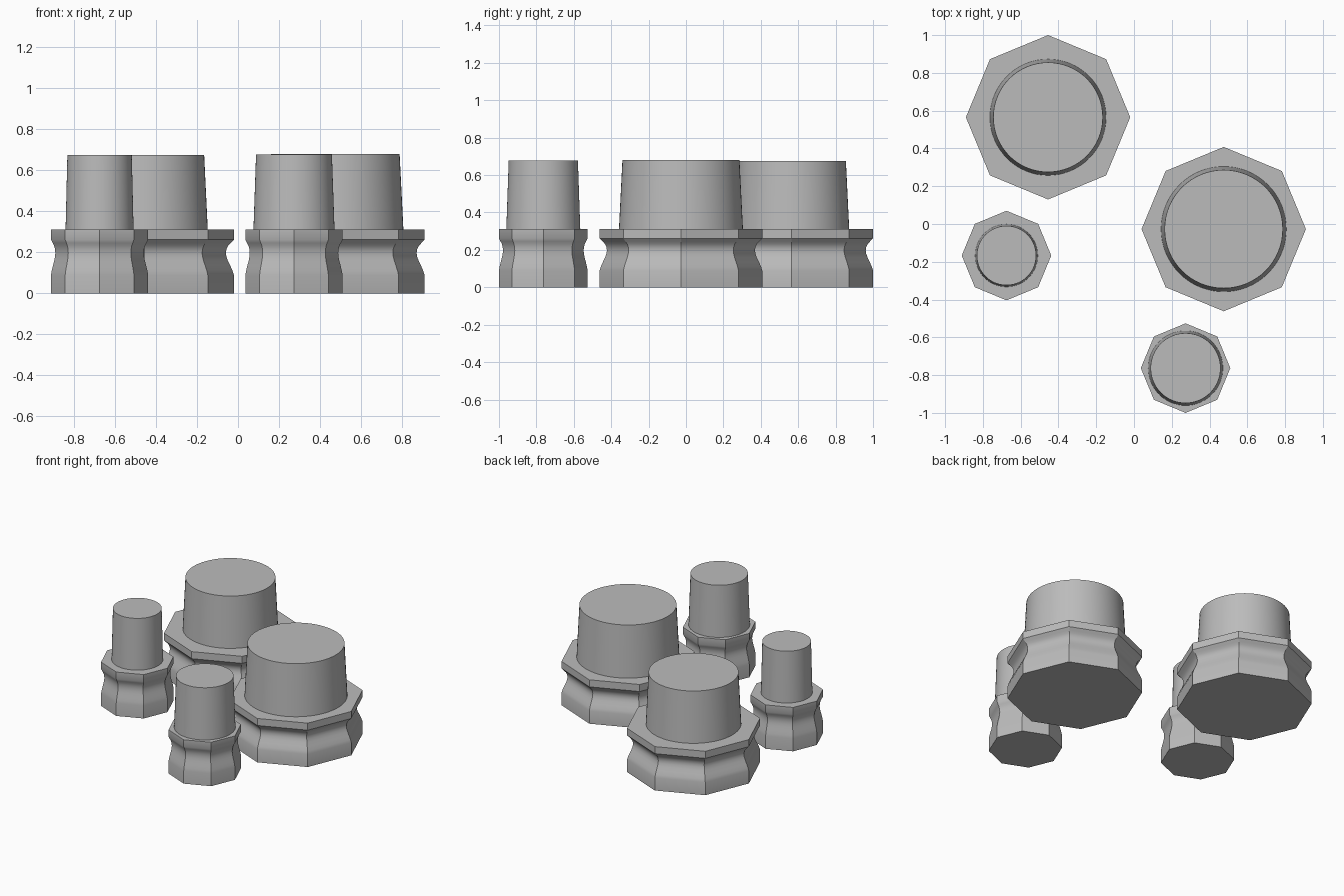
import bpy, bmesh
from math import sin, cos, pi, radians

cube = bpy.data.objects.get("Cube")
if cube:
    bpy.data.objects.remove(cube, do_unlink=True)

grey = bpy.data.materials.new("plain grey")
grey.use_nodes = True
colour = (0.5, 0.5, 0.5, 1)
grey.diffuse_color = colour
grey.node_tree.nodes["Principled BSDF"].inputs["Base Color"].default_value = colour


def turned(name, centre, sides, profile):
    """Closed solid made from (radius, height) rings."""
    bm = bmesh.new()
    rings = []
    for r, z in profile:
        angles = [2 * pi * i / sides for i in range(sides)]
        rings.append([bm.verts.new((r * cos(a), r * sin(a), z)) for a in angles])
    for low, high in zip(rings, rings[1:]):
        for i in range(sides):
            j = (i + 1) % sides
            bm.faces.new((low[i], low[j], high[j], high[i]))
    bm.faces.new(rings[0][::-1])
    bm.faces.new(rings[-1])
    mesh = bpy.data.meshes.new(name)
    bm.to_mesh(mesh)
    bm.free()
    mesh.materials.append(grey)
    obj = bpy.data.objects.new(name, mesh)
    obj.location = (*centre, 0)
    bpy.context.collection.objects.link(obj)
    bpy.ops.object.select_all(action="DESELECT")
    obj.select_set(True)
    bpy.context.view_layer.objects.active = obj
    bpy.ops.object.shade_smooth_by_angle(angle=radians(30))
    return obj


# Octagonal base outline: straight foot, rounded waist, straight rim
RIM = 0.312
OUTLINE = [(1, 0), (1, 0.09), (0.985, 0.11), (0.96, 0.135), (0.932, 0.16),
           (0.916, 0.18), (0.91, 0.197), (0.916, 0.215), (0.935, 0.232),
           (0.965, 0.246), (1, 0.262), (1, RIM)]


def plug(name, centre, base_r, low_r, top_r, height):
    turned(name + "_octagonal_base", centre, 8, [(r * base_r, z) for r, z in OUTLINE])
    turned(name + "_tapered_stem", centre, 64, [(low_r, RIM - 0.01), (top_r, height)])


LARGE, SMALL = 0.435, 0.237
plug("large_back", (-0.455, 0.565), LARGE, 0.308, 0.29, 0.676)
plug("large_front", (0.475, -0.027), LARGE, 0.332, 0.313, 0.681)
plug("small_left", (-0.675, -0.167), SMALL, 0.166, 0.157, 0.676)
plug("small_front", (0.273, -0.763), SMALL, 0.198, 0.185, 0.677)
